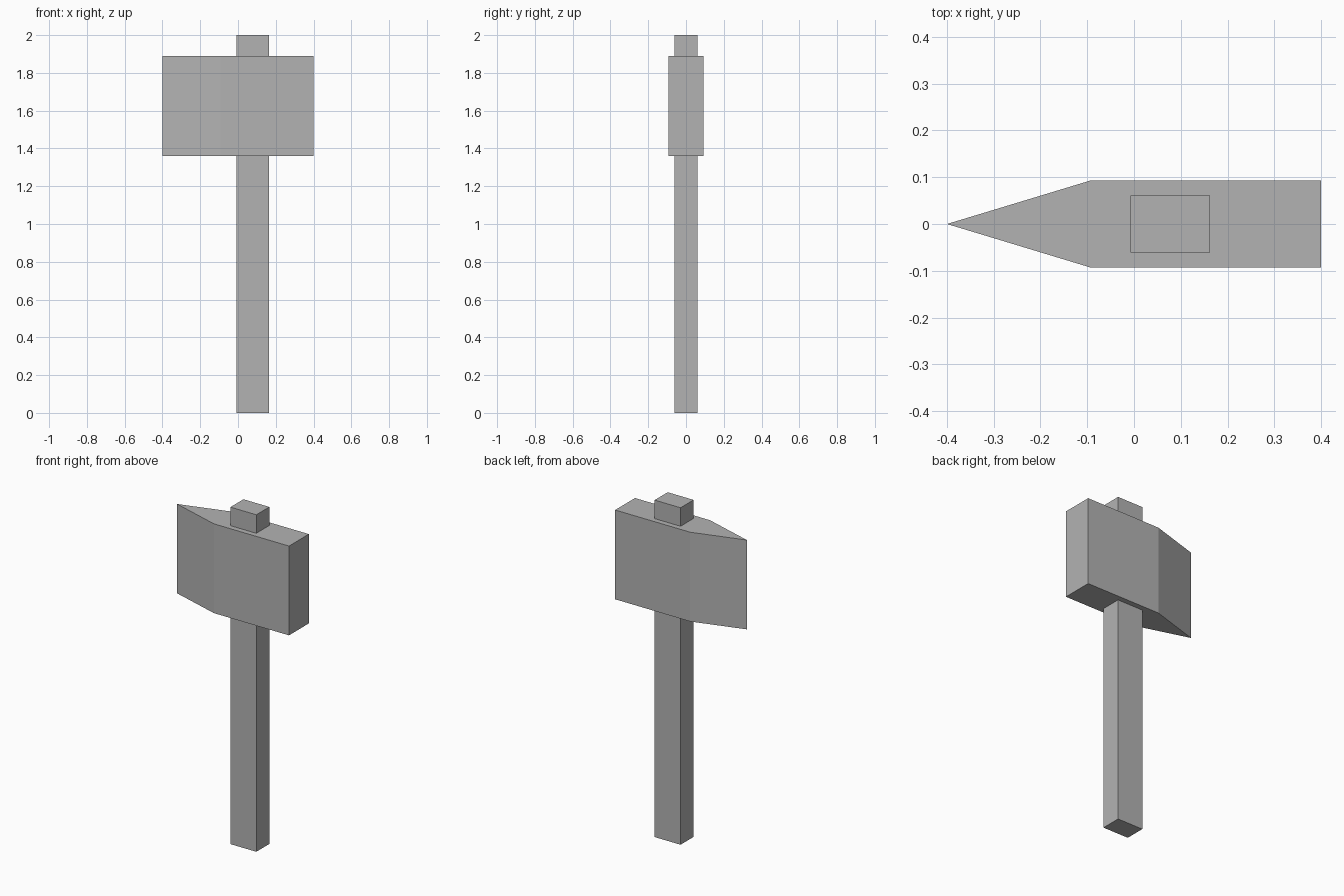
import bpy
import bmesh

cube = bpy.data.objects.get("Cube")
if cube:
    bpy.data.objects.remove(cube, do_unlink=True)

# One plain grey for the whole tool
grey = bpy.data.materials.new("plain_grey")
grey.use_nodes = True
colour = (0.45, 0.45, 0.45, 1)
grey.diffuse_color = colour
grey.node_tree.nodes["Principled BSDF"].inputs["Base Color"].default_value = colour


def prism(name, outline, bottom, top):
    """Extrude a plan outline upward into a closed solid."""
    bm = bmesh.new()
    base = bm.faces.new([bm.verts.new((x, y, bottom)) for x, y in outline])
    up = bmesh.ops.extrude_face_region(bm, geom=[base], use_keep_orig=True)
    verts = [v for v in up["geom"] if isinstance(v, bmesh.types.BMVert)]
    bmesh.ops.translate(bm, verts=verts, vec=(0, 0, top - bottom))
    bmesh.ops.recalc_face_normals(bm, faces=bm.faces)
    mesh = bpy.data.meshes.new(name)
    bm.to_mesh(mesh)
    bm.free()
    mesh.materials.append(grey)
    obj = bpy.data.objects.new(name, mesh)
    bpy.context.collection.objects.link(obj)
    return obj


# Square-edged shaft passing right through the head
left, right, half = -0.007, 0.163, 0.061
prism("handle", [(left, -half), (right, -half), (right, half), (left, half)], 0, 2)

# Blocky head tapering to a vertical cutting edge
shoulder, poll, half = -0.093, 0.4, 0.093
prism("axe_head", [(-0.4, 0), (shoulder, -half), (poll, -half),
                   (poll, half), (shoulder, half)], 1.36, 1.89)
